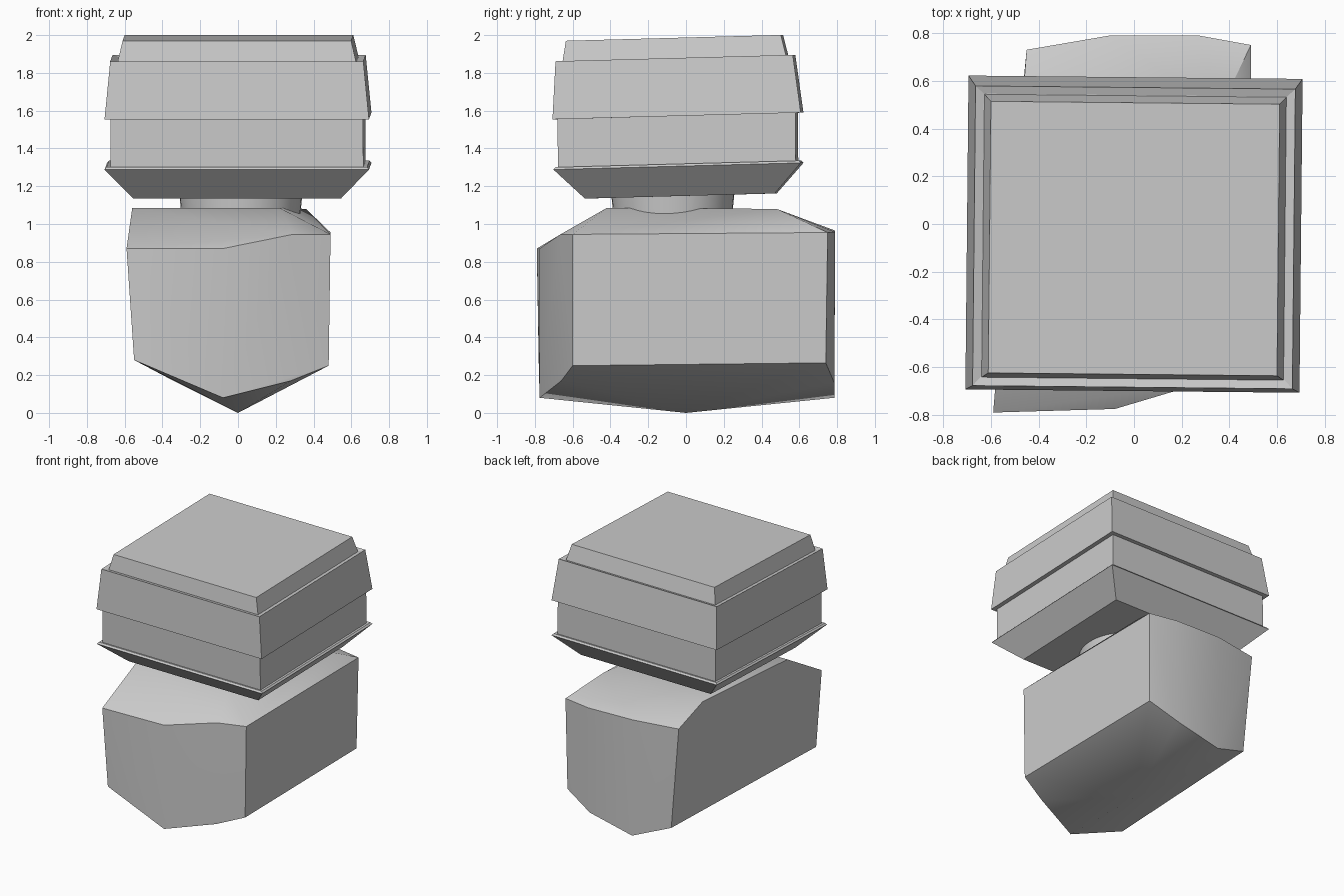
import bpy
import bmesh
import math
from mathutils import Matrix

cube = bpy.data.objects.get("Cube")
if cube:
    bpy.data.objects.remove(cube, do_unlink=True)

TILT = 0.027   # head rises towards the back
YAW = -0.01    # head is turned slightly

grey = bpy.data.materials.new("plain_grey")
grey.use_nodes = True
grey.diffuse_color = (0.6, 0.6, 0.6, 1)
grey.node_tree.nodes["Principled BSDF"].inputs["Base Color"].default_value = (0.6, 0.6, 0.6, 1)


def finish(name, bm, angle=None):
    bmesh.ops.recalc_face_normals(bm, faces=bm.faces)
    mesh = bpy.data.meshes.new(name)
    bm.to_mesh(mesh)
    bm.free()
    mesh.materials.append(grey)
    obj = bpy.data.objects.new(name, mesh)
    bpy.context.collection.objects.link(obj)
    if angle:
        bpy.ops.object.select_all(action='DESELECT')
        obj.select_set(True)
        bpy.context.view_layer.objects.active = obj
        bpy.ops.object.shade_smooth_by_angle(angle=math.radians(angle))
    return obj


def square_loft(name, rings):
    """Loft of rectangles (half width, front y, back y, height), tilted as the head."""
    bm = bmesh.new()
    loops = []
    for w, front, back, z in rings:
        corners = [(-w, front), (w, front), (w, back), (-w, back)]
        loops.append([bm.verts.new((x, y, z + TILT * y)) for x, y in corners])
    for low, high in zip(loops, loops[1:]):
        for i in range(4):
            j = (i + 1) % 4
            bm.faces.new((low[i], low[j], high[j], high[i]))
    bm.faces.new(loops[0])
    bm.faces.new(loops[-1])
    bmesh.ops.rotate(bm, verts=bm.verts, cent=(0, -0.04, 0),
                     matrix=Matrix.Rotation(YAW, 3, 'Z'))
    return finish(name, bm)


# Pedestal: a faceted block with a keel below and a sloping top
top = [(-0.56, -0.42, 1.085), (0.22, -0.42, 1.085),
       (0.36, 0.48, 1.08), (-0.47, 0.47, 1.08)]
front_upper = [(-0.59, -0.79, 0.87), (-0.08, -0.775, 0.87),
               (0.29, -0.665, 0.945), (0.49, -0.6, 0.945)]
front_lower = [(-0.55, -0.78, 0.28), (-0.08, -0.775, 0.08),
               (0.28, -0.66, 0.17), (0.48, -0.6, 0.25)]
back_upper = [(-0.45, 0.73, 0.965), (-0.1, 0.79, 0.965),
              (0.27, 0.79, 0.957), (0.49, 0.75, 0.955)]
back_lower = [(-0.38, 0.72, 0.19), (-0.095, 0.785, 0.08),
              (0.26, 0.785, 0.16), (0.48, 0.74, 0.265)]
keel = [(0, 0, 0)]
bm = bmesh.new()
for p in top + front_upper + front_lower + back_upper + back_lower + keel:
    bm.verts.new(p)
bmesh.ops.convex_hull(bm, input=bm.verts)
finish("pedestal_block", bm, 40)

# Neck between pedestal and head
bm = bmesh.new()
bmesh.ops.create_cone(bm, cap_ends=True, segments=40, radius1=0.31, radius2=0.33, depth=0.2,
                      matrix=Matrix.Translation((0.015, -0.07, 1.1)))
finish("neck", bm, 30)

# Head: flared tray, wall, overhanging band and lid
square_loft("flared_tray", [(0.55, -0.53, 0.475, 1.149), (0.70, -0.695, 0.615, 1.307),
                            (0.69, -0.685, 0.605, 1.319), (0.66, -0.66, 0.58, 1.315)])
square_loft("head_wall", [(0.67, -0.67, 0.588, 1.30), (0.668, -0.675, 0.585, 1.58)])
square_loft("overhanging_band", [(0.70, -0.70, 0.615, 1.573), (0.67, -0.684, 0.572, 1.88),
                                 (0.635, -0.645, 0.54, 1.87)])
square_loft("lid", [(0.635, -0.65, 0.54, 1.86), (0.605, -0.63, 0.508, 1.987)])
